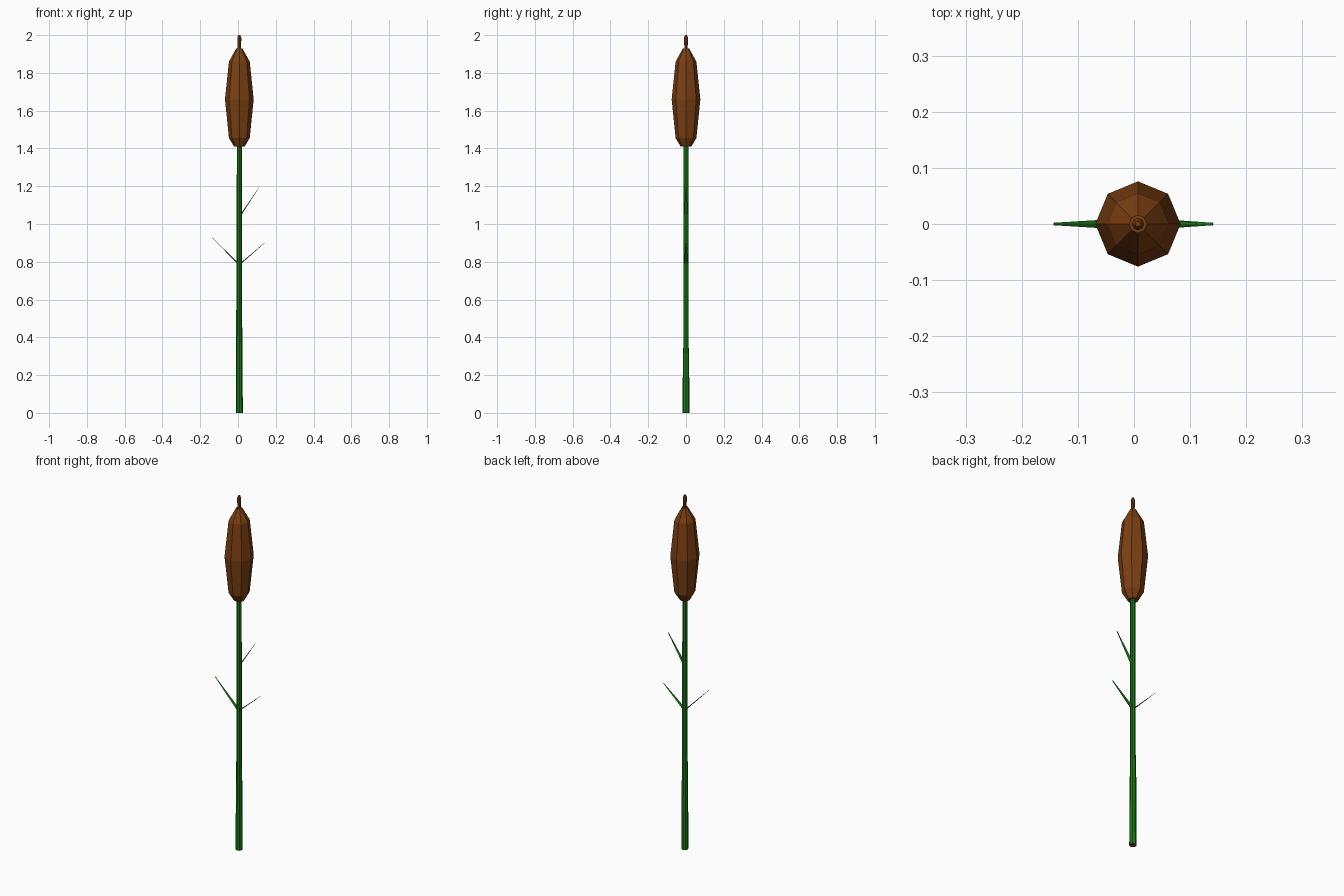
import bpy, bmesh, math
from mathutils import Vector

if "Cube" in bpy.data.objects:
    bpy.data.objects.remove(bpy.data.objects["Cube"])

CX = 0.007  # stalk axis


def material(name, rgb):
    m = bpy.data.materials.new(name)
    m.diffuse_color = (*rgb, 1)
    m.use_nodes = True
    m.node_tree.nodes["Principled BSDF"].inputs["Base Color"].default_value = m.diffuse_color
    return m


brown = material("seed_brown", (0.2, 0.05, 0.006))
green = material("stalk_green", (0.01, 0.2, 0.008))


def finish(bm, name, mats):
    bmesh.ops.recalc_face_normals(bm, faces=bm.faces)
    me = bpy.data.meshes.new(name)
    bm.to_mesh(me)
    bm.free()
    for m in mats:
        me.materials.append(m)
    ob = bpy.data.objects.new(name, me)
    bpy.context.collection.objects.link(ob)
    return ob


def lathe(name, profile, mats, sides=8, top_heights=None):
    """Faceted turned solid from (radius, z) pairs, optional uneven rim."""
    bm = bmesh.new()
    rings = []
    for r, z in profile:
        rings.append([bm.verts.new((CX + r * math.cos(2 * math.pi * i / sides),
                                    r * math.sin(2 * math.pi * i / sides), z))
                      for i in range(sides)])
    if top_heights:
        for v, z in zip(rings[-1], top_heights):
            v.co.z = z
    for a, b in zip(rings, rings[1:]):
        for i in range(sides):
            j = (i + 1) % sides
            bm.faces.new((a[i], a[j], b[j], b[i]))
    base = bm.faces.new(rings[0])
    base.material_index = len(mats) - 1
    if not top_heights:
        bm.faces.new(rings[-1])
    return finish(bm, name, mats)


def leaf(name, root, tip, half_width=0.011, thick=0.003):
    """Thin flat blade tapering from the stalk to a point."""
    root, tip = Vector(root), Vector(tip)
    side = Vector((0, 1, 0))
    up = (tip - root).cross(side).normalized()
    bm = bmesh.new()
    ends = []
    for p, s in ((root, 1), (tip, 0.2)):
        ends.append([bm.verts.new(p + side * (half_width * s * a) + up * (thick * s * b))
                     for a, b in ((1, 0), (0, 1), (-1, 0), (0, -1))])
    a, b = ends
    for i in range(4):
        j = (i + 1) % 4
        bm.faces.new((a[i], a[j], b[j], b[i]))
    bm.faces.new(a)
    bm.faces.new(b)
    return finish(bm, name, [green])


# Stalk and the uneven sheath round its foot
lathe("stalk", [(0.0145, 0), (0.0135, 1.43)], [green, brown])
lathe("base_sheath", [(0.0185, 0), (0.0165, 0.4)], [green, brown],
      top_heights=[0.47, 0.38, 0.29, 0.42, 0.55, 0.42, 0.29, 0.38])

# Seed head and its tip
lathe("seed_head", [(0.028, 1.41), (0.055, 1.455), (0.076, 1.66),
                    (0.055, 1.86), (0.016, 1.93)], [brown])
lathe("head_spike", [(0.008, 1.92), (0.011, 1.985), (0.005, 2.0)], [brown])

# Leaves
leaf("left_leaf", (0.0, 0, 0.79), (-0.143, 0, 0.935))
leaf("lower_right_leaf", (0.013, 0, 0.79), (0.141, 0, 0.90))
leaf("upper_right_leaf", (0.013, 0, 1.045), (0.112, 0, 1.195))
